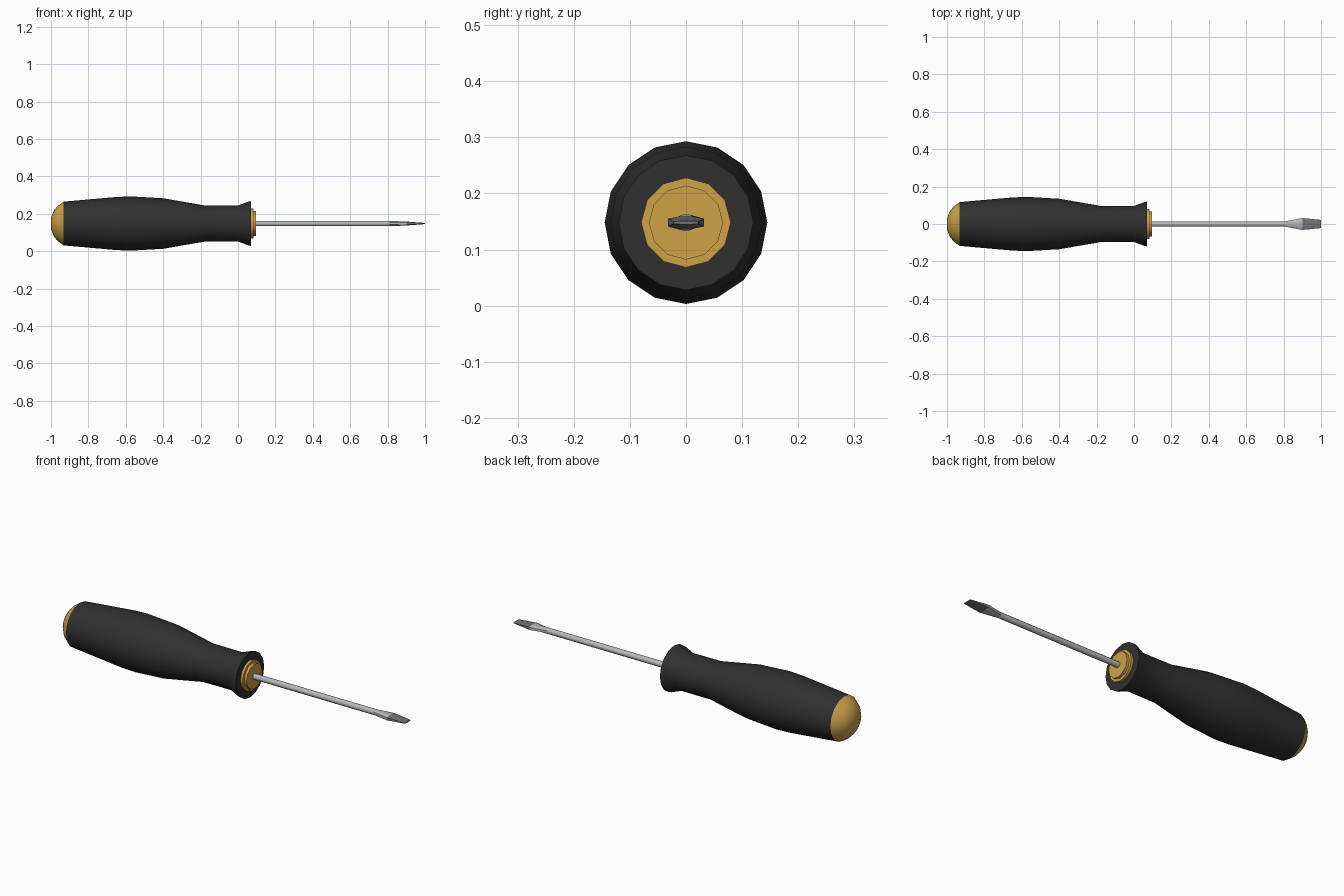
import bpy, bmesh, math

if "Cube" in bpy.data.objects:
    bpy.data.objects.remove(bpy.data.objects["Cube"])

CZ = 0.148  # height of the tool axis


def material(name, rgb):
    m = bpy.data.materials.new(name)
    m.diffuse_color = (*rgb, 1)
    m.use_nodes = True
    m.node_tree.nodes["Principled BSDF"].inputs["Base Color"].default_value = m.diffuse_color
    return m


black = material("black rubber", (0.03, 0.03, 0.03))
gold = material("amber plastic", (0.62, 0.36, 0.065))
steel = material("steel", (0.47, 0.49, 0.50))
dark = material("dark steel", (0.17, 0.18, 0.19))


def loft(name, rings, mats, smooth_angle=None, rule=None):
    """Skin a list of equal-length point rings and cap both ends."""
    bm = bmesh.new()
    loops = [[bm.verts.new(p) for p in ring] for ring in rings]
    n = len(loops[0])
    for a, b in zip(loops, loops[1:]):
        for i in range(n):
            j = (i + 1) % n
            bm.faces.new((a[i], a[j], b[j], b[i]))
    bm.faces.new(loops[0])
    bm.faces.new(loops[-1])
    bmesh.ops.recalc_face_normals(bm, faces=bm.faces[:])
    if rule:
        for f in bm.faces:
            f.material_index = rule(f.calc_center_median())
    me = bpy.data.meshes.new(name)
    bm.to_mesh(me)
    bm.free()
    for m in mats:
        me.materials.append(m)
    ob = bpy.data.objects.new(name, me)
    bpy.context.collection.objects.link(ob)
    if smooth_angle:
        bpy.ops.object.select_all(action='DESELECT')
        ob.select_set(True)
        bpy.context.view_layer.objects.active = ob
        bpy.ops.object.shade_smooth_by_angle(angle=math.radians(smooth_angle))
    return ob


def circle(x, r, n, offset=0.0):
    return [(x, r * math.sin(2 * math.pi * (i + offset) / n),
             CZ + r * math.cos(2 * math.pi * (i + offset) / n)) for i in range(n)]


def turned(name, profile, n, mat, angle):
    return loft(name, [circle(x, r, n) for x, r in profile], [mat], angle)


# Rubber grip with a swelling belly, narrow neck and flared collar
turned("grip", [(-0.932, 0.117), (-0.65, 0.142), (-0.57, 0.145), (-0.40, 0.135),
                (-0.18, 0.097), (0.0, 0.096), (0.055, 0.117), (0.07, 0.120)],
       16, black, 40)

# Domed end cap
turned("end_cap", [(-1.0, 0.030), (-0.985, 0.068), (-0.965, 0.093), (-0.932, 0.117)],
       16, gold, 50)

# Stepped ferrule in front of the grip
turned("ferrule", [(0.06, 0.080), (0.083, 0.080), (0.083, 0.066), (0.097, 0.066)],
       12, gold, 40)

# Round shaft
loft("shaft", [circle(0.09, 0.0155, 8, 0.5), circle(0.81, 0.0155, 8, 0.5)], [steel], 50)


# Flat blade: round root, wide shoulder, thin chisel edge
def blade_ring(x, w_out, h_out, w_in, h_in):
    pts = [(w_in, h_in), (w_out, h_out), (w_out, -h_out), (w_in, -h_in)]
    pts += [(-y, -z) for y, z in pts]
    return [(x, y, CZ + z) for y, z in pts]


loft("blade", [circle(0.81, 0.0155, 8, 0.5),
               blade_ring(0.90, 0.032, 0.007, 0.014, 0.0105),
               blade_ring(1.0, 0.022, 0.002, 0.010, 0.003)],
     [steel, dark], rule=lambda c: int(c.x > 0.9))
